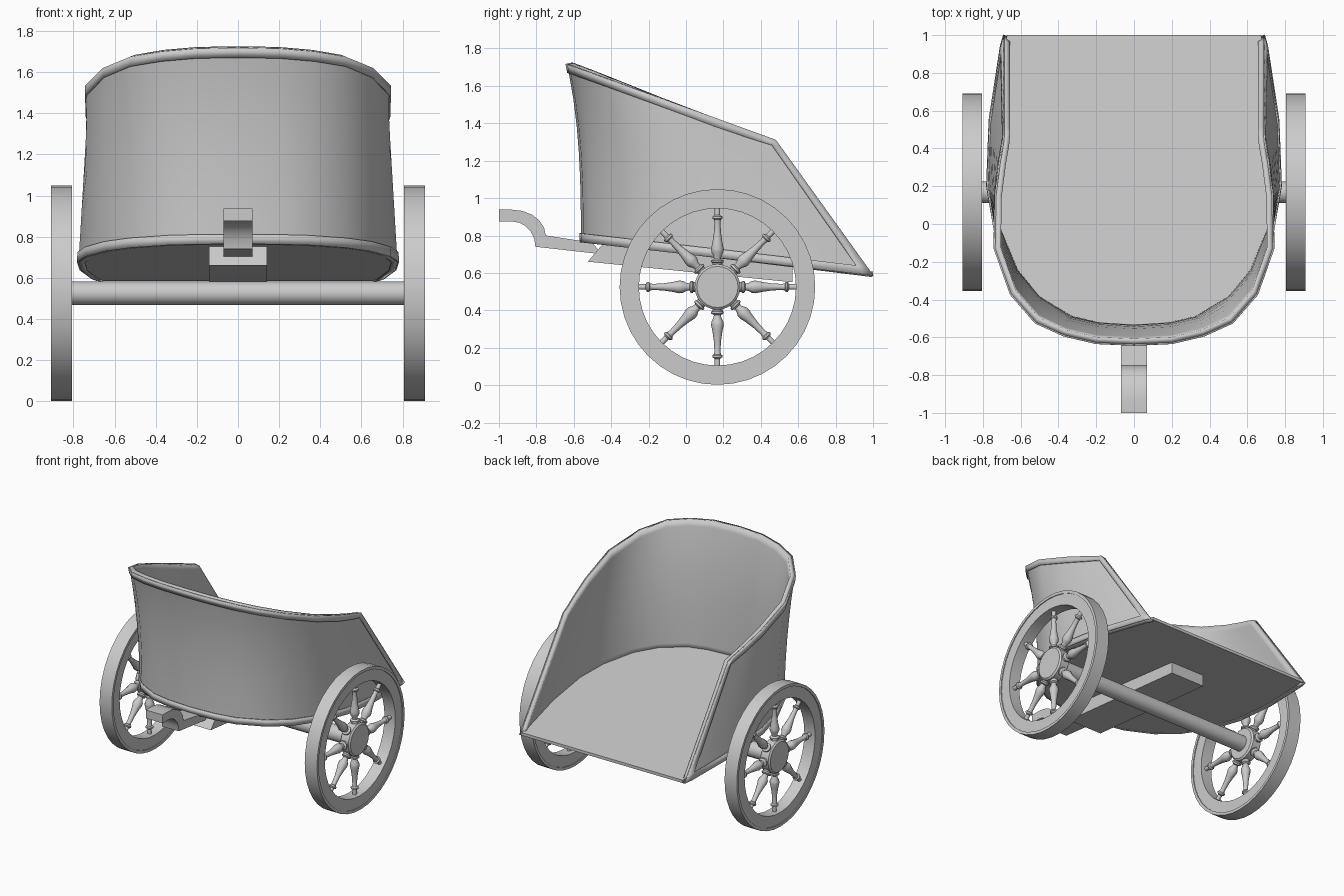
import bpy, bmesh, math
from mathutils import Vector, Matrix

if "Cube" in bpy.data.objects:
    bpy.data.objects.remove(bpy.data.objects["Cube"])


def make(name, verts, faces, angle=40, recalc=True):
    me = bpy.data.meshes.new(name)
    me.from_pydata([tuple(v) for v in verts], [], faces)
    bm = bmesh.new()
    bm.from_mesh(me)
    loose = [v for v in bm.verts if not v.link_faces]
    bmesh.ops.delete(bm, geom=loose, context='VERTS')
    if recalc:
        bmesh.ops.recalc_face_normals(bm, faces=bm.faces)
    bm.to_mesh(me)
    bm.free()
    ob = bpy.data.objects.new(name, me)
    bpy.context.collection.objects.link(ob)
    bpy.ops.object.select_all(action='DESELECT')
    ob.select_set(True)
    bpy.context.view_layer.objects.active = ob
    bpy.ops.object.shade_smooth_by_angle(angle=math.radians(angle))
    return ob


def solidify(ob, thickness, offset):
    m = ob.modifiers.new("thickness", 'SOLIDIFY')
    m.thickness, m.offset = thickness, offset
    m.use_even_offset = True


def lathe(profile, n, mat, closed=False):
    """Spin (radius, height) points about local z, then transform."""
    verts = [mat @ Vector((r * math.cos(2 * math.pi * i / n), r * math.sin(2 * math.pi * i / n), h))
             for r, h in profile for i in range(n)]
    k = len(profile)
    faces = []
    for j in range(k if closed else k - 1):
        a, b = j * n, ((j + 1) % k) * n
        faces += [(a + i, a + (i + 1) % n, b + (i + 1) % n, b + i) for i in range(n)]
    if not closed:
        faces += [tuple(range(n)), tuple(range((k - 1) * n, k * n))]
    return verts, faces


def prism(name, profile, half_width, angle=30):
    """Extrude a (y, z) outline across x."""
    n = len(profile)
    verts = [(s * half_width, y, z) for s in (-1, 1) for y, z in profile]
    faces = [(i, (i + 1) % n, n + (i + 1) % n, n + i) for i in range(n)]
    faces += [tuple(range(n)), tuple(range(n, 2 * n))]
    return make(name, verts, faces, angle)


def floor_z(y):
    return 0.765 - 0.115 * (y + 0.57)


def rim_z(y):
    return 1.72 - 0.366 * (y + 0.64)


# Body stations: bottom x, y, top x, y, vertical flare exponent
half = [(0, -.562, 0, -.637, 2.8), (.19, -.55, .2, -.628, 2.8), (.34, -.515, .37, -.588, 2.8),
        (.52, -.405, .52, -.52, 2.6), (.64, -.26, .65, -.37, 2.2), (.735, -.03, .735, -.13, 1.6),
        (.775, .20, .73, .15, 1), (.762, .55, .708, .32, 1), (.702, .943, .69, .425, 1),
        (.685, 1.0, .685, .48, 1)]
stations = [(-a, b, -c, d, e) for a, b, c, d, e in half[:0:-1]] + half
rows = 9
verts, faces, trim = [], [], []
for bx, by, tx, ty, e in stations:
    z0, z1 = floor_z(by), rim_z(ty)
    band = 0.048 / (z1 - z0)
    for j in range(rows):
        t = 0 if j == 0 else 1 if j == rows - 1 else band + (1 - 2 * band) * (j - 1) / (rows - 3)
        side = t if e == 1 else 1 - (1 - t) ** 1.6
        verts.append((bx + (tx - bx) * side, by + (ty - by) * t ** e, z0 + (z1 - z0) * t))
for s in range(len(stations) - 1):
    for j in range(rows - 1):
        f = (s * rows + j, (s + 1) * rows + j, (s + 1) * rows + j + 1, s * rows + j + 1)
        faces.append(f)
        if j in (0, rows - 2) or s in (0, len(stations) - 2):
            trim.append(f)
solidify(make("body_wall", verts, faces, recalc=False), 0.03, -1)
solidify(make("body_trim", verts, trim, recalc=False), 0.008, 1)

# Sloping floor
outline = [(s[0] * .98, s[1] * (.98 if s[1] < 0 else 1)) for s in stations]
n = len(outline)
fv = [(x, y, floor_z(y) + h) for h in (0, .022) for x, y in outline]
ff = [tuple(range(n)), tuple(range(n, 2 * n))]
ff += [(i, (i + 1) % n, n + (i + 1) % n, n + i) for i in range(n)]
make("floor", fv, ff)

# Support block under the floor
prism("support_block", [(-.525, .66), (-.44, floor_z(-.44) + .01), (.57, floor_z(.57) + .01), (.57, .55)], .14)

# Draw pole with a curved hook end
arc = [math.radians(a) for a in (90, 72, 54, 36, 18, 0)]
top = [(-1, .938)] + [(-.93 + .18 * math.cos(a), .80 + .138 * math.sin(a)) for a in arc]
low = [(-.93 + .125 * math.cos(a), .74 + .135 * math.sin(a)) for a in reversed(arc)] + [(-1, .875)]
prism("draw_pole", top + [(-.50, .762), (-.45, .70)] + low, .07)

# Axle
CY, CZ = 0.168, 0.525
to_x = Matrix.Translation((0, CY, CZ)) @ Matrix.Rotation(math.pi / 2, 4, 'Y')
make("axle", *lathe([(.057, -.83), (.057, .83)], 24, to_x))

# Wheels: stepped rim, hub and turned spokes
rim = [(.42, .812), (.502, .812), (.502, .806), (.523, .806),
       (.523, .908), (.502, .908), (.502, .902), (.42, .902)]
hub = [(.11, .815), (.122, .825), (.122, .889), (.11, .899)]
spoke = [(.026, .10), (.026, .128), (.033, .132), (.033, .142), (.019, .150), (.021, .165),
         (.032, .185), (.034, .205), (.027, .235), (.019, .29), (.016, .345), (.019, .36),
         (.027, .366), (.027, .376), (.015, .384), (.015, .425)]
for side, label in ((-1, "left"), (1, "right")):
    flip = Matrix.Scale(side, 4, (1, 0, 0)) @ to_x
    make(label + "_wheel_rim", *lathe(rim, 40, flip, closed=True))
    make(label + "_wheel_hub", *lathe(hub, 24, flip))
    sv, sf = [], []
    for k in range(8):
        m = Matrix.Translation((side * .857, CY, CZ)) @ Matrix.Rotation(k * math.pi / 4, 4, 'X')
        v, f = lathe(spoke, 12, m)
        sf += [tuple(i + len(sv) for i in face) for face in f]
        sv += v
    make(label + "_wheel_spokes", sv, sf)
